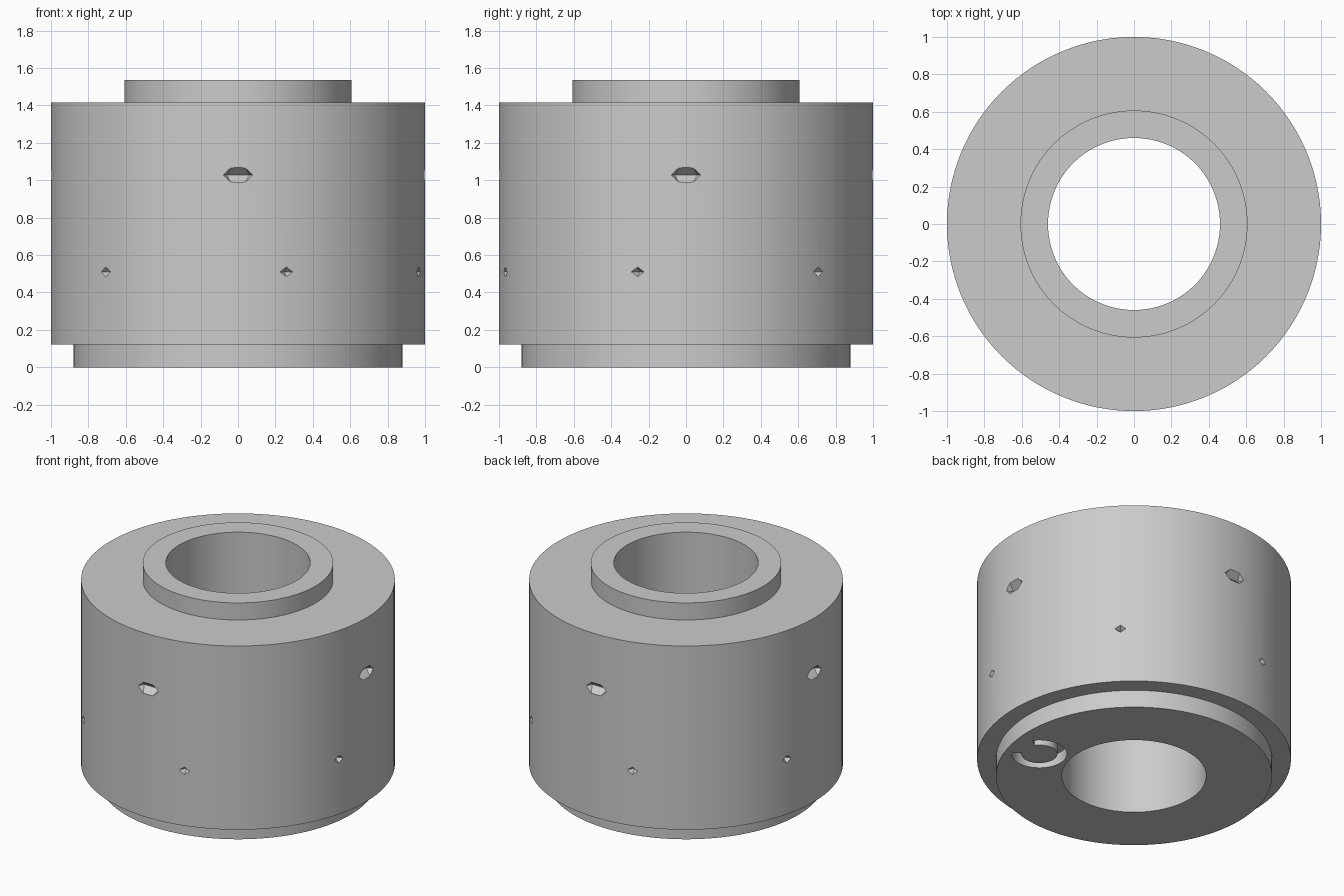
import bpy, bmesh, math
from mathutils import Matrix, Vector

cube = bpy.data.objects.get("Cube")
if cube:
    bpy.data.objects.remove(cube, do_unlink=True)

steel = bpy.data.materials.new("plain grey")
steel.use_nodes = True
GREY = (0.6, 0.6, 0.6, 1)
steel.diffuse_color = GREY
steel.node_tree.nodes["Principled BSDF"].inputs["Base Color"].default_value = GREY


def make_object(name, bm):
    bmesh.ops.recalc_face_normals(bm, faces=bm.faces)
    mesh = bpy.data.meshes.new(name)
    bm.to_mesh(mesh)
    bm.free()
    mesh.materials.append(steel)
    obj = bpy.data.objects.new(name, mesh)
    bpy.context.collection.objects.link(obj)
    return obj


def sweep(bm, profile, start, end, steps, centre=(0, 0)):
    """Turn a closed (radius, z) profile about a vertical axis."""
    closed = end - start >= 360
    rings = []
    for i in range(steps if closed else steps + 1):
        a = math.radians(start + (end - start) * i / steps)
        rings.append([bm.verts.new((centre[0] + r * math.cos(a),
                                    centre[1] + r * math.sin(a), z))
                      for r, z in profile])
    n = len(profile)
    for i in range(steps):
        a, b = rings[i], rings[(i + 1) % len(rings)]
        for j in range(n):
            k = (j + 1) % n
            bm.faces.new((a[j], b[j], b[k], a[k]))
    if not closed:
        bm.faces.new(rings[0])
        bm.faces.new(rings[-1])


def notch(bm, angle, z, rim, valley):
    """Convex notch cutter: rim points outside, valley points inside (r, side, up)."""
    turn = Matrix.Translation((0, 0, z)) @ Matrix.Rotation(math.radians(angle), 4, "Z")
    verts = [bm.verts.new(turn @ Vector(p)) for p in rim + valley]
    bmesh.ops.convex_hull(bm, input=verts)


# Stepped sleeve with a through bore
bm = bmesh.new()
sweep(bm, [(0.46, 0), (0.88, 0), (0.88, 0.123), (1, 0.123), (1, 1.415),
           (0.607, 1.415), (0.607, 1.535), (0.46, 1.535)], 0, 360, 128)
body = make_object("stepped_sleeve", bm)

# Four wide wedge notches and six small pointed notches round the side
bm = bmesh.new()
wide_rim = [(1.01, s * y, u * z) for s in (-1, 1) for u in (-1, 1)
            for y, z in ((0.085, 0), (0.033, 0.048))]
wide_rim = list(dict.fromkeys(wide_rim))
for i in range(4):
    notch(bm, 90 * i, 1.028, wide_rim, [(0.955, -0.06, 0), (0.955, 0.06, 0)])
small_rim = [(1.01, y, z) for y, z in ((-0.045, 0), (0.045, 0), (0, -0.033), (0, 0.033))]
for i in range(6):
    notch(bm, 60 * i - 15, 0.51, small_rim, [(0.96, 0, 0)])
side_cutter = make_object("notch_cutter", bm)

# Open ring groove in the underside
bm = bmesh.new()
sweep(bm, [(0.115, -0.02), (0.176, -0.02), (0.176, 0.08), (0.115, 0.08)],
      35, 325, 40, (0.643, -0.172))
groove_cutter = make_object("groove_cutter", bm)

bpy.context.view_layer.objects.active = body
body.select_set(True)
for cutter in (side_cutter, groove_cutter):
    cutter.hide_render = True
    mod = body.modifiers.new("cut", "BOOLEAN")
    mod.operation = "DIFFERENCE"
    mod.solver = "EXACT"
    mod.object = cutter
    bpy.ops.object.modifier_apply(modifier=mod.name)
    bpy.data.objects.remove(cutter, do_unlink=True)

bpy.ops.object.shade_smooth_by_angle(angle=math.radians(20))
